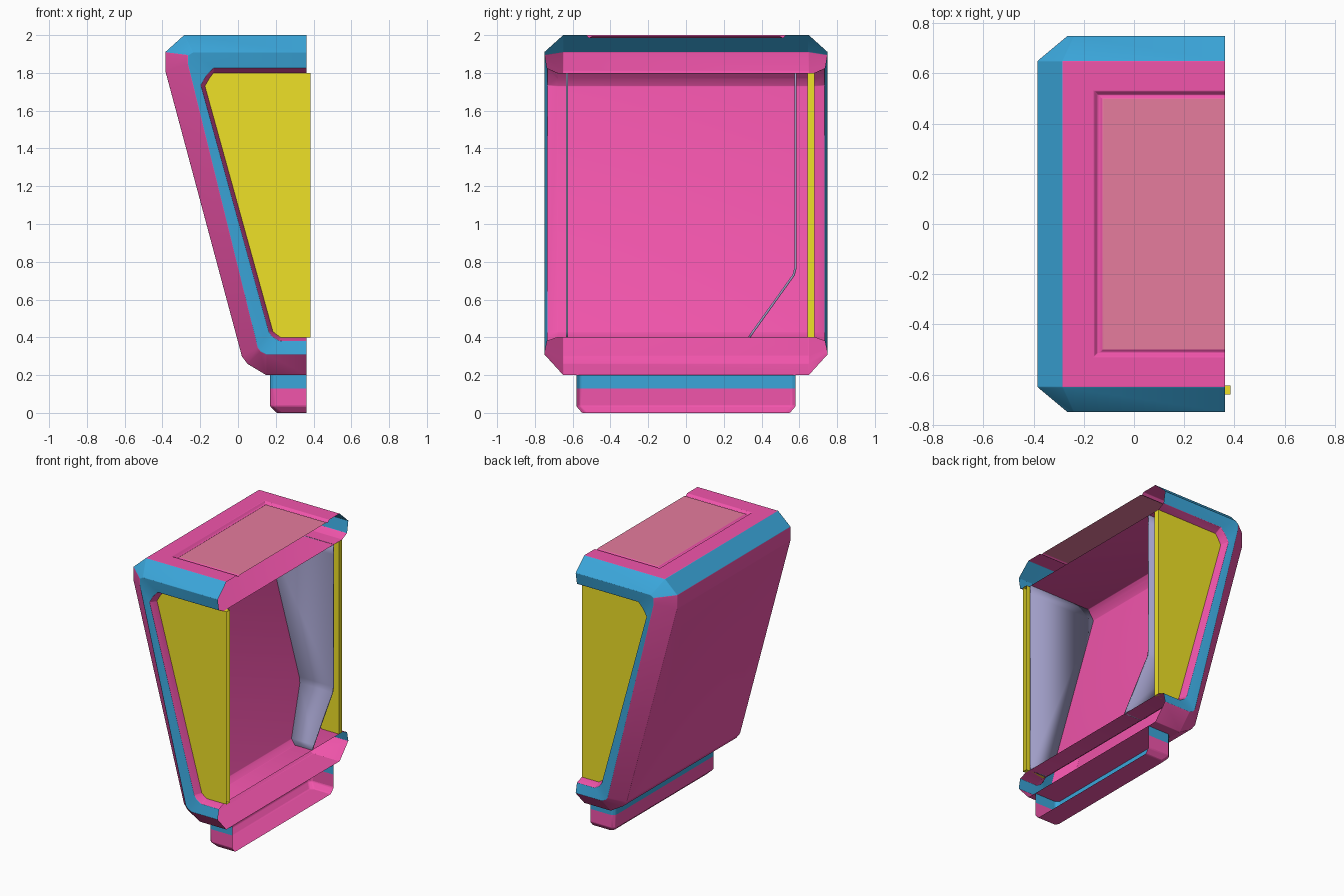
import bpy, bmesh, math

if "Cube" in bpy.data.objects:
    bpy.data.objects.remove(bpy.data.objects["Cube"])

X = 0.362  # open cut side


def material(name, rgb):
    m = bpy.data.materials.new(name)
    m.diffuse_color = (*rgb, 1)
    m.use_nodes = True
    m.node_tree.nodes["Principled BSDF"].inputs["Base Color"].default_value = m.diffuse_color
    return m


MATS = [material("magenta", (0.88, 0.09, 0.41)), material("blue", (0.043, 0.38, 0.70)),
        material("yellow", (0.86, 0.75, 0.02)), material("lilac", (0.35, 0.34, 0.57)),
        material("salmon", (0.79, 0.20, 0.34))]
MAGENTA, BLUE, YELLOW, LILAC, SALMON = range(5)


def make(name, bm, bevel=0):
    bmesh.ops.remove_doubles(bm, verts=bm.verts, dist=1e-5)
    bmesh.ops.recalc_face_normals(bm, faces=bm.faces)
    me = bpy.data.meshes.new(name)
    bm.to_mesh(me)
    bm.free()
    for m in MATS:
        me.materials.append(m)
    ob = bpy.data.objects.new(name, me)
    bpy.context.collection.objects.link(ob)
    if bevel:
        b = ob.modifiers.new("soft_edges", 'BEVEL')
        b.width, b.segments, b.limit_method = bevel, 2, 'ANGLE'
        b.angle_limit = math.radians(20)
    bpy.context.view_layer.objects.active = ob
    ob.select_set(True)
    bpy.ops.object.shade_smooth_by_angle(angle=math.radians(30))
    ob.select_set(False)
    return ob


def face(bm, pts, mat):
    f = bm.faces.new([bm.verts.new(p) for p in pts])
    f.material_index = mat


def loft(bm, rings, color, skip=()):
    """Quads between successive open polylines; color(strip, segment) picks the material."""
    for s, (a, b) in enumerate(zip(rings, rings[1:])):
        for k in range(len(a) - 1):
            if (s, k) not in skip:
                face(bm, (a[k], a[k + 1], b[k + 1], b[k]), color(s, k))


def at_y(profile, y):
    return [(x, y, z) for x, z in profile]


# Housing profiles: outer skin, front rim, window lip, inner tunnel
OUTER = [(X, 2), (-.285, 2), (-.385, 1.91), (-.385, 1.81), (.02, .3), (.05, .26), (.15, .2), (X, .2)]
RIM = [(X, 1.91), (-.24, 1.91), (-.265, 1.895), (-.265, 1.85), (.105, .345), (.12, .325), (.15, .31), (X, .31)]
LIP = [(X, 1.825), (-.13, 1.825), (-.168, 1.785), (-.197, 1.735), (.163, .43), (.18, .405), (.22, .38), (X, .38)]
TUNNEL = [(X, 1.8), (-.13, 1.8), (-.152, 1.77), (-.175, 1.73), (.185, .43), (.2, .418), (.225, .4), (X, .4)]

# Housing: one closed loop of rings, front window to back window and back through the tunnel
bm = bmesh.new()
half = [(TUNNEL, .68), (LIP, .735), (RIM, .75), (OUTER, .65)]
rings = [at_y(p, -y) for p, y in half] + [at_y(p, y) for p, y in reversed(half)]
rings.append(rings[0])


def housing_color(s, k):
    if s in (1, 5):
        return BLUE                       # window frames
    if s in (2, 4):
        return BLUE if k < 2 else MAGENTA  # edge chamfers
    return BLUE if s == 3 and k == 1 else MAGENTA


loft(bm, rings, housing_color, skip={(3, 0), (3, 3)})


# Sloped side, dished towards a flat panel
def side_ring(end_inset, y_inset, depth):
    ax, az, bx, bz = -.385, 1.81, .02, .3
    length = math.hypot(bx - ax, bz - az)
    dx, dz = (bx - ax) / length, (bz - az) / length
    y = .65 - y_inset
    ring = []
    for t, yy in ((end_inset, -y), (end_inset, y), (length - end_inset, y), (length - end_inset, -y)):
        ring.append((ax + dx * t - dz * depth, yy, az + dz * t + dx * depth))
    return ring + ring[:1]


side = [side_ring(0, 0, 0), side_ring(.33, .26, .055)]
loft(bm, side, lambda s, k: MAGENTA)
face(bm, side[-1][:4], MAGENTA)


# Top with a shallow inlay
def u_ring(x, y, z):
    return [(X, y, z), (x, y, z), (x, -y, z), (X, -y, z)]


top = [u_ring(-.285, .65, 2), u_ring(-.16, .53, 2), u_ring(-.145, .515, 1.985),
       u_ring(-.135, .51, 1.985), u_ring(-.125, .50, 1.992)]
loft(bm, top, lambda s, k: MAGENTA)
face(bm, top[-1], SALMON)
make("housing", bm, bevel=.01)


# Base plinth
def base_ring(x, y, z, c=.02):
    return [(X, y, z), (x + c, y, z), (x, y - c, z), (x, c - y, z), (x + c, -y, z), (X, -y, z)]


bm = bmesh.new()
base = [base_ring(.17, .58, .2), base_ring(.17, .58, .13), base_ring(.17, .58, .035), base_ring(.205, .55, 0)]
loft(bm, base, lambda s, k: BLUE if s == 0 else MAGENTA)
face(bm, base[-1], MAGENTA)
make("base", bm, bevel=.006)

# Window panels front and back; the front one is open along its sloped edge
for name, sign, edge in (("front_window", -1, .385), ("back_window", 1, X)):
    bm = bmesh.new()
    outline = [(edge if x == X else x, z) for x, z in TUNNEL]
    a, b = at_y(outline, sign * .68), at_y(outline, sign * .643)
    loft(bm, [a, b], lambda s, k: YELLOW, skip={(0, k) for k in range(1, 6)} if sign < 0 else ())
    face(bm, a, YELLOW)
    face(bm, b, YELLOW)
    if sign > 0:
        face(bm, (a[0], a[-1], b[-1], b[0]), YELLOW)
    make(name, bm)


# Inner liners, following the tunnel wall on their left edge
def wall_x(z):
    for (x0, z0), (x1, z1) in zip(TUNNEL[1:], TUNNEL[2:-1]):
        if z1 <= z <= z0:
            return x0 + (x1 - x0) * (z0 - z) / (z0 - z1)
    return TUNNEL[1][0]


for name, path in (("front_liner", [(-.63, 1.8), (-.63, 1.73), (-.63, .43), (-.63, .4)]),
                   ("back_liner", [(.58, 1.8), (.58, 1.73), (.58, .77), (.57, .73), (.355, .43), (.335, .4)])):
    bm = bmesh.new()
    loft(bm, [[(wall_x(z), y, z), (X, y, z)] for y, z in path], lambda s, k: LILAC)
    sheet = make(name, bm)
    solid = sheet.modifiers.new("thickness", 'SOLIDIFY')
    solid.thickness, solid.offset = .012, 0
